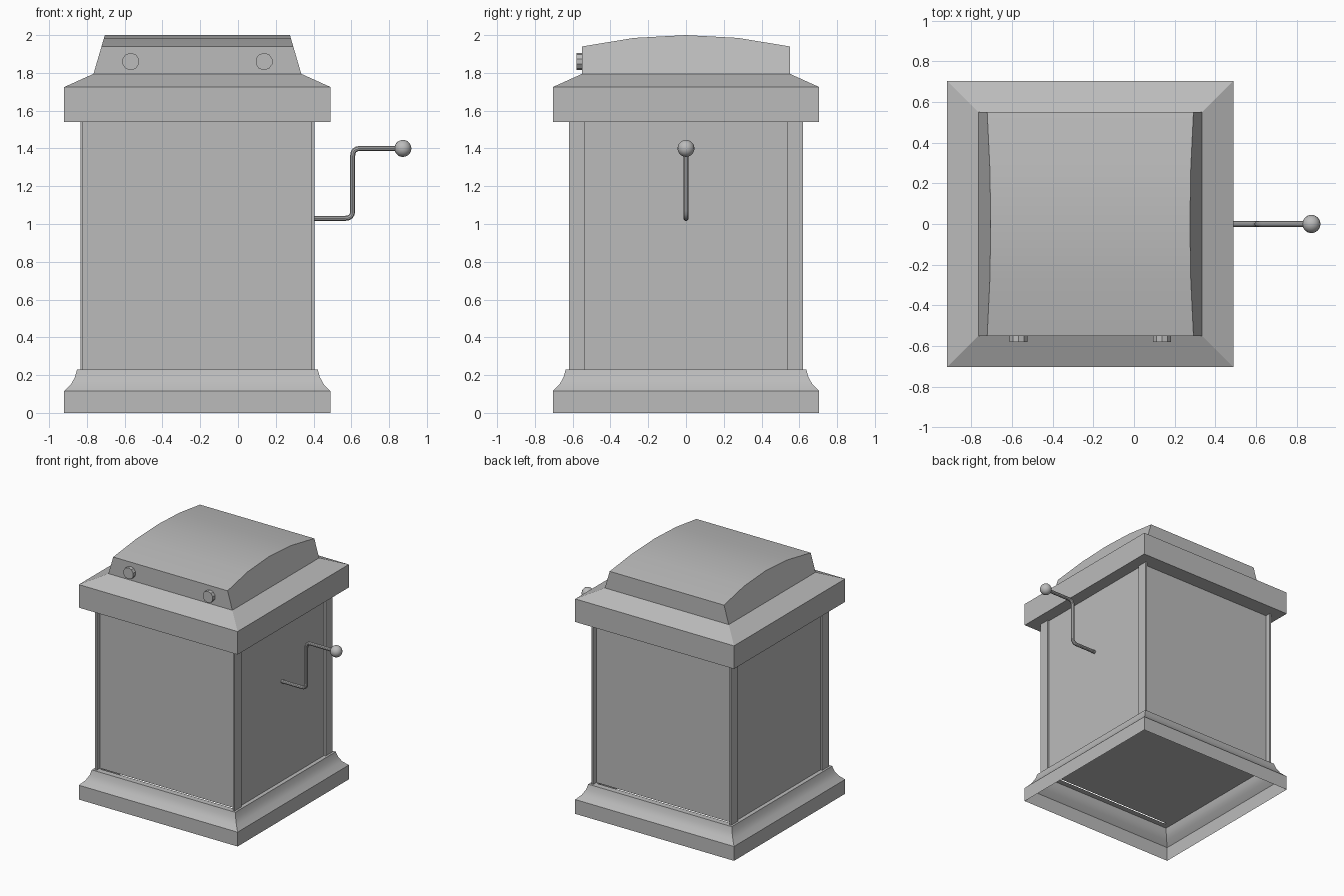
import bpy
import bmesh
import math
from mathutils import Matrix, Vector

cube = bpy.data.objects.get("Cube")
if cube:
    bpy.data.objects.remove(cube, do_unlink=True)

CX = -0.215  # centre line of the cabinet

grey = bpy.data.materials.new("plain grey")
grey.use_nodes = True
grey.diffuse_color = (0.5, 0.5, 0.5, 1)
grey.node_tree.nodes["Principled BSDF"].inputs["Base Color"].default_value = (0.5, 0.5, 0.5, 1)


def finish(name, bm, smooth=False):
    mesh = bpy.data.meshes.new(name)
    bm.to_mesh(mesh)
    bm.free()
    mesh.materials.append(grey)
    obj = bpy.data.objects.new(name, mesh)
    bpy.context.collection.objects.link(obj)
    if smooth:
        bpy.ops.object.select_all(action='DESELECT')
        obj.select_set(True)
        bpy.context.view_layer.objects.active = obj
        bpy.ops.object.shade_smooth_by_angle(angle=math.radians(30))
    return obj


def box(name, center, size):
    bm = bmesh.new()
    bmesh.ops.create_cube(bm, size=1, matrix=Matrix.Translation(center) @ Matrix.Diagonal((*size, 1)))
    return finish(name, bm)


def square_moulding(name, profile):
    """Sweep (half width, height) points around a square, from bottom to top."""
    bm = bmesh.new()
    corners = [(-1, -1), (1, -1), (1, 1), (-1, 1)]
    rings = [[bm.verts.new((CX + sx * h, sy * h, z)) for sx, sy in corners] for h, z in profile]
    for low, high in zip(rings, rings[1:]):
        for i in range(4):
            j = (i + 1) % 4
            bm.faces.new((low[i], low[j], high[j], high[i]))
    return finish(name, bm, True)


# Hollow plinth with a coved top, and the cornice
square_moulding("plinth", [(0.705, 0), (0.705, 0.115), (0.67, 0.15), (0.648, 0.19),
                           (0.637, 0.23), (0.59, 0.23)])
square_moulding("cornice", [(0.56, 1.54), (0.705, 1.54), (0.705, 1.725), (0.55, 1.795)])

# Cabinet and the thin corner boards that frame its panels
box("cabinet", (CX, 0, 0.885), (1.21, 1.16, 1.31))
for sx, side in ((1, "left"), (-1, "right")):
    for sy, end in ((-1, "front"), (1, "back")):
        box(f"{end}_{side}_corner_board", (CX + sx * 0.6125, sy * 0.5775, 0.885),
            (0.015, 0.085, 1.31))

# Arched lid with sides leaning inward
bm = bmesh.new()
outline = [(-0.55, 1.795)]
for i in range(5):
    y = -0.55 + 0.275 * i
    outline.append((y, 2 - 0.06 * (y / 0.55) ** 2))
outline.append((0.55, 1.795))
sides = []
for s in (-1, 1):
    sides.append([bm.verts.new((CX + s * (0.55 - 0.06 * (z - 1.795) / 0.205), y, z))
                  for y, z in outline])
    bm.faces.new(sides[-1])
for i in range(len(outline)):
    j = (i + 1) % len(outline)
    bm.faces.new((sides[0][i], sides[0][j], sides[1][j], sides[1][i]))
bmesh.ops.recalc_face_normals(bm, faces=bm.faces)
finish("lid", bm, True)

# Two round studs on the front of the lid
for s, side in ((1, "left"), (-1, "right")):
    bm = bmesh.new()
    bmesh.ops.create_cone(bm, cap_ends=True, segments=10, radius1=0.046, radius2=0.046, depth=0.04,
                          matrix=Matrix.Translation((CX + s * 0.353, -0.56, 1.86))
                          @ Matrix.Rotation(math.pi / 2, 4, 'X'))
    finish(f"{side}_lid_stud", bm, True)

# Crank handle: a bent rod with rounded elbows
path = [Vector((0.385, 0, 1.03)), Vector((0.607, 0, 1.03)),
        Vector((0.607, 0, 1.4)), Vector((0.87, 0, 1.4))]
points = [path[0]]
for before, elbow, after in zip(path, path[1:], path[2:]):
    a = elbow + (before - elbow).normalized() * 0.04
    b = elbow + (after - elbow).normalized() * 0.04
    for k in range(5):
        t = k / 4
        points.append(a * (1 - t) ** 2 + elbow * 2 * t * (1 - t) + b * t ** 2)
points.append(path[-1])

bm = bmesh.new()
rings = []
for i, p in enumerate(points):
    d = (points[min(i + 1, len(points) - 1)] - points[max(i - 1, 0)]).normalized()
    across = Vector((0, 1, 0))
    up = d.cross(across)
    angles = [math.tau * k / 10 for k in range(10)]
    rings.append([bm.verts.new(p + 0.014 * (across * math.cos(a) + up * math.sin(a))) for a in angles])
for low, high in zip(rings, rings[1:]):
    for i in range(10):
        j = (i + 1) % 10
        bm.faces.new((low[i], low[j], high[j], high[i]))
bm.faces.new(rings[0])
bm.faces.new(rings[-1])
bmesh.ops.recalc_face_normals(bm, faces=bm.faces)
finish("crank_rod", bm, True)

# Ball grip on the end of the crank
bm = bmesh.new()
bmesh.ops.create_uvsphere(bm, u_segments=16, v_segments=10, radius=0.045,
                          matrix=Matrix.Translation((0.873, 0, 1.4)))
finish("crank_ball", bm, True)
